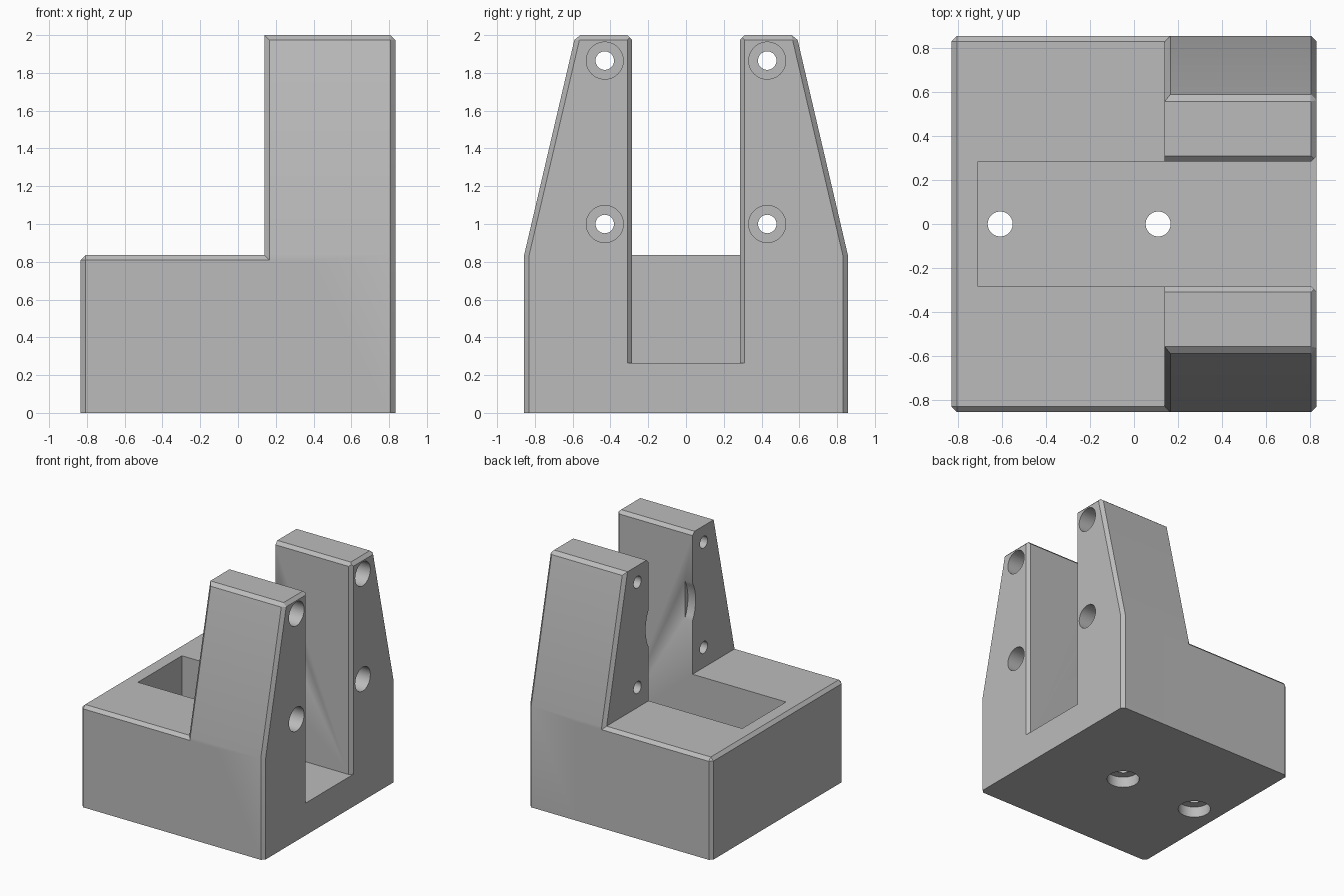
import bpy
import bmesh
from math import pi
from mathutils import Matrix

if "Cube" in bpy.data.objects:
    bpy.data.objects.remove(bpy.data.objects["Cube"], do_unlink=True)

HX, HY = 0.833, 0.857      # half width and half depth
DECK, TOP = 0.835, 2.0     # base height and tower height
STEP = 0.14                # inner face of the towers
SLOT, FLOOR = 0.285, 0.265 # slot half width and slot floor
CH = 0.026                 # chamfer size

grey = bpy.data.materials.new("plain grey")
grey.use_nodes = True
colour = (0.5, 0.5, 0.5, 1)
grey.diffuse_color = colour
grey.node_tree.nodes["Principled BSDF"].inputs["Base Color"].default_value = colour


def finish(bm, name):
    bmesh.ops.recalc_face_normals(bm, faces=bm.faces[:])
    mesh = bpy.data.meshes.new(name)
    bm.to_mesh(mesh)
    bm.free()
    mesh.materials.append(grey)
    obj = bpy.data.objects.new(name, mesh)
    bpy.context.collection.objects.link(obj)
    return obj


def prism(name, outline, axis, low, high, chamfer=None):
    """Extrude a yz outline along x, or an xy outline along z."""
    bm = bmesh.new()
    place = (lambda a, b: (low, a, b)) if axis == "x" else (lambda a, b: (a, b, low))
    face = bm.faces.new([bm.verts.new(place(a, b)) for a, b in outline])
    extruded = bmesh.ops.extrude_face_region(bm, geom=[face])["geom"]
    shift = (high - low, 0, 0) if axis == "x" else (0, 0, high - low)
    bmesh.ops.translate(bm, vec=shift,
                        verts=[v for v in extruded if isinstance(v, bmesh.types.BMVert)])
    bmesh.ops.recalc_face_normals(bm, faces=bm.faces[:])
    if chamfer:
        edges = [e for e in bm.edges if e.calc_face_angle(0) > 0.5
                 and chamfer((e.verts[0].co + e.verts[1].co) / 2)]
        bmesh.ops.bevel(bm, geom=edges, offset=CH, offset_type="OFFSET",
                        segments=1, profile=0.5, affect="EDGES")
    return finish(bm, name)


def rod(name, radius, axis, start, end, a, b):
    """Cylinder along x at (y, z), or along z at (x, y)."""
    mid = (start + end) / 2
    if axis == "x":
        matrix = Matrix.Translation((mid, a, b)) @ Matrix.Rotation(pi / 2, 4, "Y")
    else:
        matrix = Matrix.Translation((a, b, mid))
    bm = bmesh.new()
    bmesh.ops.create_cone(bm, cap_ends=True, segments=48, radius1=radius,
                          radius2=radius, depth=end - start, matrix=matrix)
    return finish(bm, name)


def combine(target, tool, operation="DIFFERENCE"):
    tool.hide_render = True
    mod = target.modifiers.new("combine", "BOOLEAN")
    mod.operation = operation
    mod.solver = "EXACT"
    mod.object = tool
    bpy.ops.object.select_all(action="DESELECT")
    target.select_set(True)
    bpy.context.view_layer.objects.active = target
    bpy.ops.object.modifier_apply(modifier=mod.name)
    bpy.data.objects.remove(tool, do_unlink=True)


# Tapered upright block, later split into two towers
side = [(HY, 0), (HY, DECK), (0.585, TOP)]
bracket = prism("mounting_bracket", side + [(-y, z) for y, z in reversed(side)], "x", STEP, HX,
                lambda m: m.z > 0.05 and (m.x > 0.8 or abs(m.y) > 0.5))

# Low base with chamfered deck
base = prism("base", [(HY, 0), (HY, DECK), (-HY, DECK), (-HY, 0)], "x", -HX, 0.4,
             lambda m: m.z > 0.05 and m.x < 0.3)
combine(bracket, base, "UNION")

# Slot, flared at its open end to chamfer the mouth
half = [(-0.71, SLOT), (HX - CH, SLOT), (HX + 0.1, SLOT + CH + 0.1)]
combine(bracket, prism("slot_cutter", half + [(x, -y) for x, y in reversed(half)],
                       "z", FLOOR, 3))

# Chamfer along the inner top edges of the towers
flare = [(SLOT - 0.02, TOP - CH - 0.02), (SLOT + CH + 0.1, TOP + 0.1)]
combine(bracket, prism("top_flare_cutter", flare + [(-y, z) for y, z in reversed(flare)],
                       "x", 0, 1))

# Shallow round pilot recess across the slot
combine(bracket, rod("pilot_cutter", 0.325, "x", 0.02, 0.21, 0, 1.43))

# Four counterbored holes through the towers
for y in (-0.43, 0.43):
    for z in (1.0, 1.865):
        combine(bracket, rod("screw_cutter", 0.049, "x", 0, 1, y, z))
        combine(bracket, rod("screw_head_cutter", 0.098, "x", 0.28, 1, y, z))

# Two counterbored holes through the slot floor
for x in (-0.61, 0.11):
    combine(bracket, rod("bolt_cutter", 0.057, "z", -0.2, 0.5, x, 0))
    combine(bracket, rod("bolt_head_cutter", 0.125, "z", -0.2, 0.09, x, 0))

bpy.ops.object.shade_smooth_by_angle()
